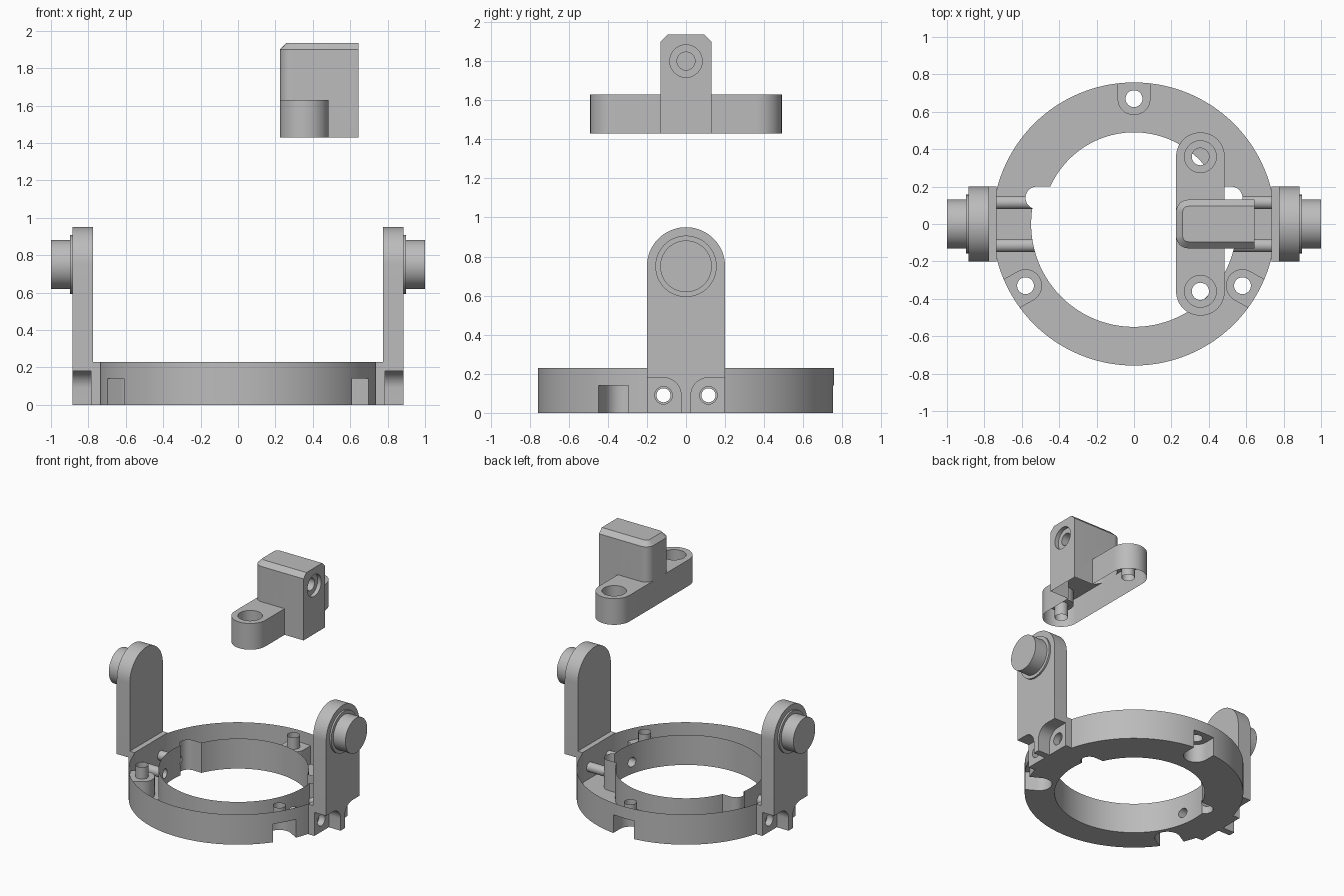
import bpy, bmesh
from math import sin, cos, pi, radians, atan2
from mathutils import Matrix

cube = bpy.data.objects.get("Cube")
if cube:
    bpy.data.objects.remove(cube, do_unlink=True)

grey = bpy.data.materials.new("plain grey")
grey.use_nodes = True
grey.diffuse_color = (0.5, 0.5, 0.5, 1)
grey.node_tree.nodes["Principled BSDF"].inputs["Base Color"].default_value = (0.5, 0.5, 0.5, 1)


def arc(cx, cy, r, a0, a1, n=24):
    """Points along an arc, angles in degrees."""
    angles = [radians(a0 + (a1 - a0) * i / n) for i in range(n + 1)]
    return [(cx + r * cos(a), cy + r * sin(a)) for a in angles]


def circle(cx, cy, r, n=48):
    return arc(cx, cy, r, 0, 360, n)[:-1]


def prism(name, pts, lo, hi, axis="z"):
    """Extrude a counter-clockwise outline along z, or a (y, z) outline along x."""
    bm = bmesh.new()
    def place(p, h):
        return (p[0], p[1], h) if axis == "z" else (h, p[0], p[1])
    a = [bm.verts.new(place(p, lo)) for p in pts]
    b = [bm.verts.new(place(p, hi)) for p in pts]
    bm.faces.new(a[::-1])
    bm.faces.new(b)
    for i in range(len(pts)):
        j = (i + 1) % len(pts)
        bm.faces.new((a[i], a[j], b[j], b[i]))
    bmesh.ops.recalc_face_normals(bm, faces=bm.faces)
    me = bpy.data.meshes.new(name)
    bm.to_mesh(me)
    bm.free()
    ob = bpy.data.objects.new(name, me)
    me.materials.append(grey)
    bpy.context.collection.objects.link(ob)
    return ob


def box(name, x0, x1, y0, y1, z0, z1):
    return prism(name, [(x0, y0), (x1, y0), (x1, y1), (x0, y1)], z0, z1)


def combine(ob, tools, operation="DIFFERENCE"):
    for t in tools:
        mod = ob.modifiers.new("combine", "BOOLEAN")
        mod.operation, mod.object, mod.solver = operation, t, "EXACT"
        bpy.context.view_layer.objects.active = ob
        bpy.ops.object.modifier_apply(modifier=mod.name)
        bpy.data.objects.remove(t, do_unlink=True)


def open_side(ob, z, up):
    """Remove the flat faces at height z that look up (1) or down (-1)."""
    bm = bmesh.new()
    bm.from_mesh(ob.data)
    flat = [f for f in bm.faces
            if f.normal.z * up > 0.9 and abs(f.calc_center_median().z - z) < 0.003]
    bmesh.ops.delete(bm, geom=flat, context="FACES")
    bm.to_mesh(ob.data)
    bm.free()


parts = []

# Base ring: hollow shell with a stepped bore
ring = prism("base_ring", circle(0, 0, 0.757, 128), 0, 0.23)
bore = (arc(0, 0, 0.49, 24, 156, 48) + [(-0.52, 0.2)]
        + arc(0, 0, 0.55, 165, 375, 72) + [(0.52, 0.2)])
cuts = [prism("bore", bore, -0.1, 0.4)]
for s in (-1, 1):
    cuts.append(prism("bore_relief", circle(s * 0.52, 0.14, 0.06), -0.1, 0.4))
    cuts.append(box("flat", min(s * 0.735, s), max(s * 0.735, s), -0.4, 0.4, -0.1, 0.4))
    for y in (-0.115, 0.115):
        cuts.append(prism("cross_hole", circle(y, 0.09, 0.036, 24),
                          min(s * 0.4, s), max(s * 0.4, s), "x"))
# Screw pockets that open outward from below, with a hole above each
for x, y in ((-0.58, -0.33), (0.58, -0.33), (0, 0.67)):
    slot = arc(0, 0, 0.088, 90, 270) + [(0.4, -0.088), (0.4, 0.088)]
    pocket = prism("pocket", slot, -0.1, 0.14)
    pocket.data.transform(Matrix.Translation((x, y, 0)) @ Matrix.Rotation(atan2(y, x), 4, "Z"))
    cuts += [pocket, prism("screw_hole", circle(x, y, 0.045, 32), 0.05, 0.4)]
combine(ring, cuts)
open_side(ring, 0.23, 1)
parts.append(ring)

# Upright arms with pads and stepped pivot pins
for s, side in ((-1, "right"), (1, "left")):
    def span(a, b):
        return min(s * a, s * b), max(s * a, s * b)
    outline = [(-0.2, 0), (0.2, 0)] + arc(0, 0.75, 0.2, 0, 180, 40)
    arm = prism(side + "_arm", outline, *span(0.775, 0.885), "x")
    pad = box(side + "_arm_pad", *span(0.735, 0.776), -0.2, 0.2, 0, 0.23)
    cuts = []
    for m in (-1, 1):
        corner = arc(0.115, 0.09, 0.09, 90, 180, 16) + [(0.025, -0.1), (0.3, -0.1), (0.3, 0.18)]
        corner = [(m * y, z) for y, z in corner]
        cuts.append(prism("foot_pocket", corner, *span(0.785, 1), "x"))
        cuts.append(prism("foot_hole", circle(m * 0.115, 0.09, 0.045, 32), *span(0.7, 1), "x"))
        combine(pad, [prism("pad_hole", circle(m * 0.115, 0.09, 0.045, 32), *span(0.7, 1), "x")])
    combine(arm, cuts)
    collar = prism(side + "_pin_collar", circle(0, 0.75, 0.157, 64), *span(0.88, 0.898), "x")
    pin = prism(side + "_pivot_pin", circle(0, 0.75, 0.132, 64), *span(0.89, 1.0), "x")
    parts += [arm, pad, collar, pin]

# Floating bracket: rounded bar joined with a chamfered upright block
bar = (arc(0.355, 0.36, 0.13, 0, 180) + arc(0.355, -0.36, 0.13, 180, 360))
bracket = prism("bracket", bar, 1.43, 1.63)
block = prism("upright", [(0.645, -0.13), (0.645, 0.13)]
              + arc(0.29, 0.065, 0.065, 90, 180, 10) + arc(0.29, -0.065, 0.065, 180, 270, 10),
              1.43, 1.935)
bm = bmesh.new()
bm.from_mesh(block.data)
rim = [e for e in bm.edges if all(v.co.z > 1.93 for v in e.verts)
       and not all(v.co.x > 0.64 for v in e.verts)]
bmesh.ops.bevel(bm, geom=rim, offset=0.035, segments=1, affect="EDGES")
bm.to_mesh(block.data)
bm.free()
combine(bracket, [block], "UNION")
cuts = []
for y in (-0.36, 0.36):
    cuts.append(prism("counterbore", circle(0.355, y, 0.085), 1.53, 1.7))
    cuts.append(prism("bolt_hole", circle(0.355, y, 0.046, 32), 1.3, 1.6))
cuts.append(prism("face_recess", circle(0, 1.8, 0.083), 0.615, 0.8, "x"))
cuts.append(prism("face_hole", circle(0, 1.8, 0.046, 32), 0.45, 0.8, "x"))
combine(bracket, cuts)
open_side(bracket, 1.43, -1)
parts.append(bracket)

# Smooth the round walls, keep the edges crisp
bpy.ops.object.select_all(action="DESELECT")
for ob in parts:
    ob.select_set(True)
bpy.context.view_layer.objects.active = ring
bpy.ops.object.shade_smooth_by_angle(angle=radians(30))
